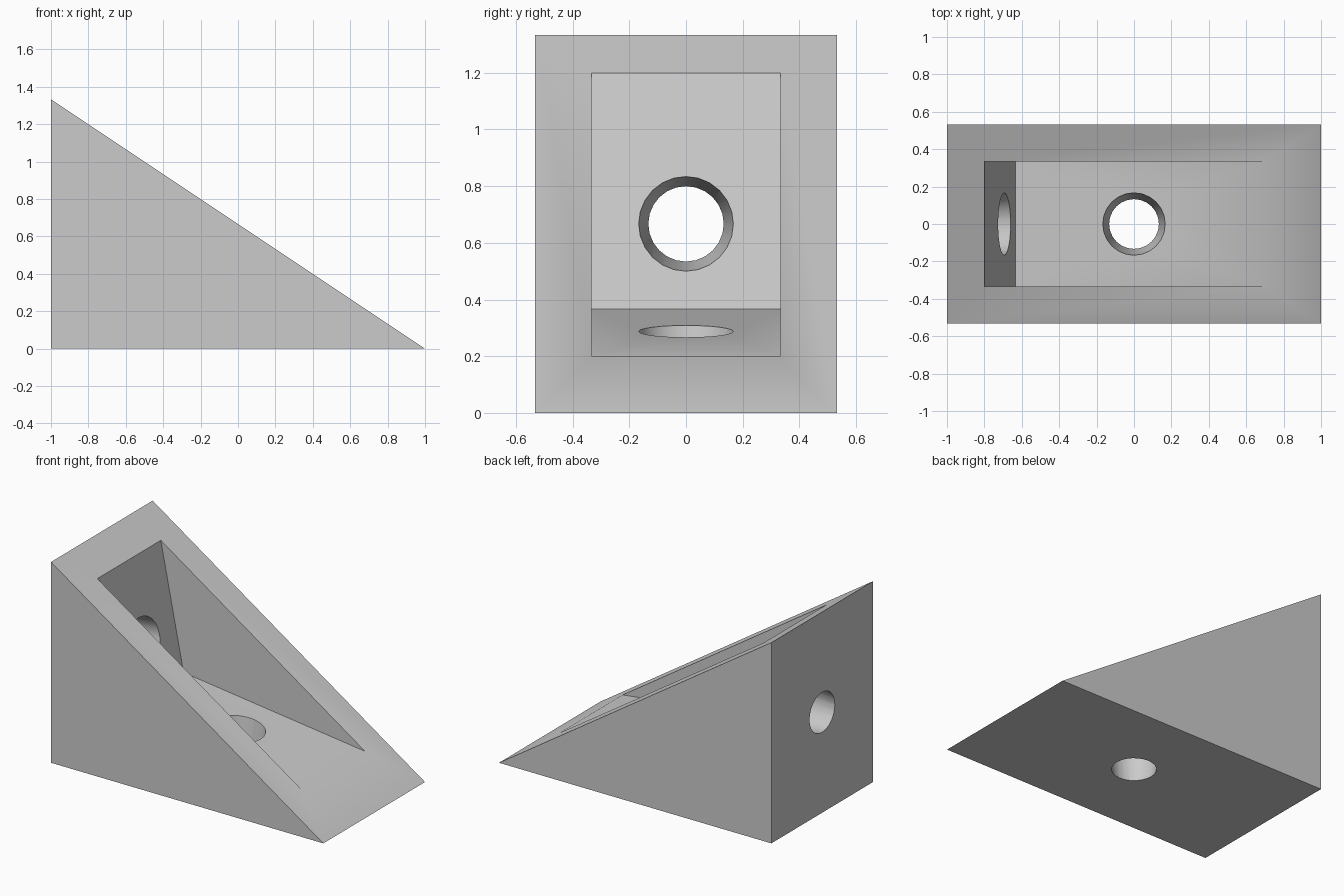
import bpy
import bmesh
import math
from mathutils import Vector

cube = bpy.data.objects.get("Cube")
if cube:
    bpy.data.objects.remove(cube, do_unlink=True)

gray = bpy.data.materials.new("light gray")
gray.use_nodes = True
color = (0.6, 0.6, 0.6, 1.0)
gray.diffuse_color = color
gray.node_tree.nodes["Principled BSDF"].inputs["Base Color"].default_value = color

SIDES = 24


def loft(name, ring_a, ring_b):
    """Closed solid between two matching rings of points."""
    bm = bmesh.new()
    a = [bm.verts.new(p) for p in ring_a]
    b = [bm.verts.new(p) for p in ring_b]
    bm.faces.new(a)
    bm.faces.new(b)
    for i in range(len(a)):
        j = (i + 1) % len(a)
        bm.faces.new((a[i], a[j], b[j], b[i]))
    bmesh.ops.recalc_face_normals(bm, faces=bm.faces)
    mesh = bpy.data.meshes.new(name)
    bm.to_mesh(mesh)
    bm.free()
    mesh.materials.append(gray)
    obj = bpy.data.objects.new(name, mesh)
    bpy.context.collection.objects.link(obj)
    return obj


def prism(name, profile, half_width):
    return loft(name, *[[(x, y, z) for x, z in profile]
                        for y in (-half_width, half_width)])


def tapered_hole(name, outer, inner):
    """Loft from outer ring to inner ring, extended past both ends."""
    pairs = [(Vector(p), Vector(q)) for p, q in zip(outer, inner)]
    return loft(name, [p.lerp(q, -0.2) for p, q in pairs],
                [p.lerp(q, 1.2) for p, q in pairs])


def circle(radius):
    return [(radius * math.cos(math.tau * i / SIDES),
             radius * math.sin(math.tau * i / SIDES)) for i in range(SIDES)]


# Solid wedge
wedge = prism("wedge_block", [(-1, 0), (1, 0), (-1, 1.333)], 0.533)

# Pocket: drafted wall and floor meeting in a corner, open past the slope
top, corner, toe = Vector((-0.8, 1.2)), Vector((-0.633, 0.367)), Vector((0.7, 0.2))
pocket = prism("pocket_cutter", [corner.lerp(top, 1.2), corner, corner.lerp(toe, 1.2)], 0.333)


def wall_x(z):
    return top.x + (corner.x - top.x) * (top.y - z) / (top.y - corner.y)


def floor_z(x):
    return corner.y + (toe.y - corner.y) * (x - corner.x) / (toe.x - corner.x)


# Bolt holes through the upright wall and the floor, wider inside
MID = 0.667
small, large = circle(0.133), circle(0.167)
wall_hole = tapered_hole("wall_hole_cutter",
                         [(-1, u, MID + v) for u, v in small],
                         [(wall_x(MID + v), u, MID + v) for u, v in large])
floor_hole = tapered_hole("floor_hole_cutter",
                          [(u, v, 0) for u, v in small],
                          [(u, v, floor_z(u)) for u, v in large])

# Cut the pocket and holes
bpy.ops.object.select_all(action='DESELECT')
bpy.context.view_layer.objects.active = wedge
wedge.select_set(True)
for cutter in (pocket, wall_hole, floor_hole):
    mod = wedge.modifiers.new(cutter.name, 'BOOLEAN')
    mod.operation = 'DIFFERENCE'
    mod.solver = 'EXACT'
    mod.object = cutter
    bpy.ops.object.modifier_apply(modifier=mod.name)
    bpy.data.objects.remove(cutter, do_unlink=True)

bpy.ops.object.shade_smooth_by_angle(angle=math.radians(30))
